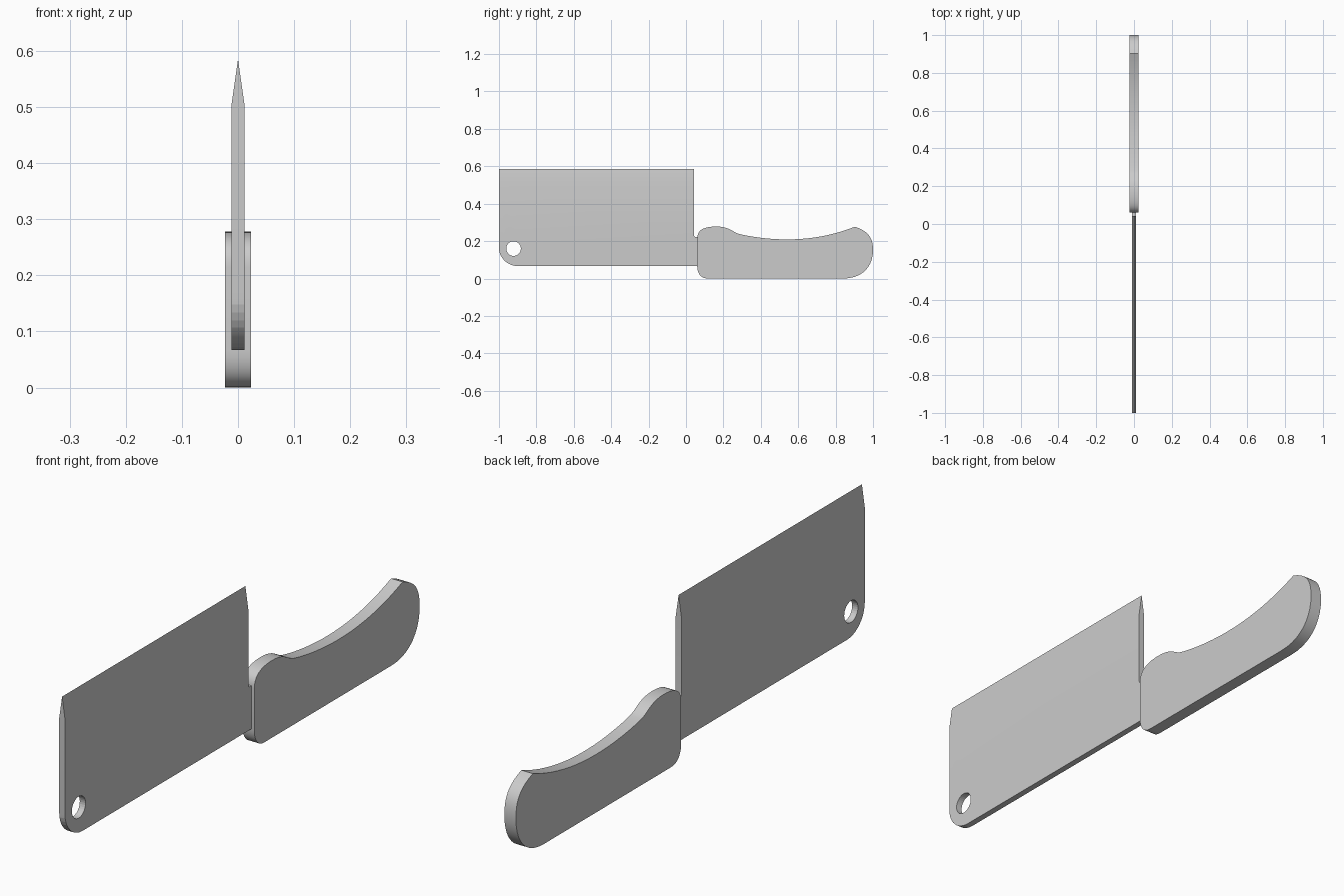
import bpy, bmesh
from mathutils import Vector
from mathutils.geometry import interpolate_bezier

if "Cube" in bpy.data.objects:
    bpy.data.objects.remove(bpy.data.objects["Cube"])


def outline(start, segments, steps=10):
    """Profile from lines (one point) and cubic Beziers (three points)."""
    pts = [Vector(start)]
    for seg in segments:
        if len(seg) == 1:
            pts.append(Vector(seg[0]))
        else:
            a, b, c = (Vector(p) for p in seg)
            pts += [p.to_2d() for p in interpolate_bezier(pts[-1], a, b, c, steps + 1)[1:]]
    if (pts[0] - pts[-1]).length < 1e-5:
        pts.pop()
    return pts


def extrude_profile(pts, half):
    """Extrude a side (y, z) profile symmetrically along x."""
    bm = bmesh.new()
    face = bm.faces.new([bm.verts.new((-half, y, z)) for y, z in pts])
    ext = bmesh.ops.extrude_face_region(bm, geom=[face])
    verts = [v for v in ext["geom"] if isinstance(v, bmesh.types.BMVert)]
    bmesh.ops.translate(bm, vec=(2 * half, 0, 0), verts=verts)
    return bm


def finish(bm, name):
    bmesh.ops.recalc_face_normals(bm, faces=bm.faces)
    mesh = bpy.data.meshes.new(name)
    bm.to_mesh(mesh)
    bm.free()
    ob = bpy.data.objects.new(name, mesh)
    bpy.context.collection.objects.link(ob)
    return ob


def activate(ob):
    bpy.ops.object.select_all(action='DESELECT')
    ob.select_set(True)
    bpy.context.view_layer.objects.active = ob


# Blade plate with rounded lower front corner and a stepped heel
blade_pts = outline((-1, 0.585), [
    [(-1, 0.163)],
    [(-1, 0.112), (-0.955, 0.067), (-0.9, 0.067)],
    [(0.07, 0.067)],
    [(0.07, 0.222)],
    [(0.053, 0.222)],
    [(0.046, 0.222), (0.042, 0.227), (0.042, 0.235)],
    [(0.042, 0.585)],
])
bm = extrude_profile(blade_pts, 0.0115)

# Ground cutting edge: taper everything above the bevel line
bmesh.ops.bisect_plane(bm, geom=bm.verts[:] + bm.edges[:] + bm.faces[:],
                       plane_co=(0, 0, 0.505), plane_no=(0, 0, 1))
for v in bm.verts:
    if v.co.z > 0.58:
        v.co.x = 0
bmesh.ops.remove_doubles(bm, verts=bm.verts, dist=1e-5)
blade = finish(bm, "blade")

# Hanging hole
bpy.ops.mesh.primitive_cylinder_add(vertices=32, radius=0.039, depth=0.2,
                                    location=(0, -0.922, 0.16),
                                    rotation=(0, 1.5707963, 0))
cutter = bpy.context.object
cutter.name = "hole_cutter"
cutter.hide_render = True
mod = blade.modifiers.new("hole", 'BOOLEAN')
mod.object = cutter
mod.operation = 'DIFFERENCE'
mod.solver = 'EXACT'
activate(blade)
bpy.ops.object.modifier_apply(modifier=mod.name)
bpy.data.objects.remove(cutter, do_unlink=True)

# Handle with front hump, concave grip and rounded butt
handle_pts = outline((0.06, 0.065), [
    [(0.06, 0.03), (0.078, 0.0), (0.117, 0.0)],
    [(0.84, 0.0)],
    [(0.945, 0.0), (1.0, 0.065), (1.0, 0.152)],
    [(1.0, 0.215), (0.978, 0.252), (0.903, 0.277)],
    [(0.79, 0.232), (0.67, 0.209), (0.54, 0.209)],
    [(0.455, 0.209), (0.36, 0.22), (0.285, 0.238)],
    [(0.25, 0.247), (0.235, 0.278), (0.16, 0.278)],
    [(0.1, 0.278), (0.06, 0.262), (0.06, 0.215)],
])
handle = finish(extrude_profile(handle_pts, 0.023), "handle")

for ob in (blade, handle):
    activate(ob)
    bpy.ops.object.shade_smooth_by_angle(angle=0.15 if ob is blade else 0.5)
